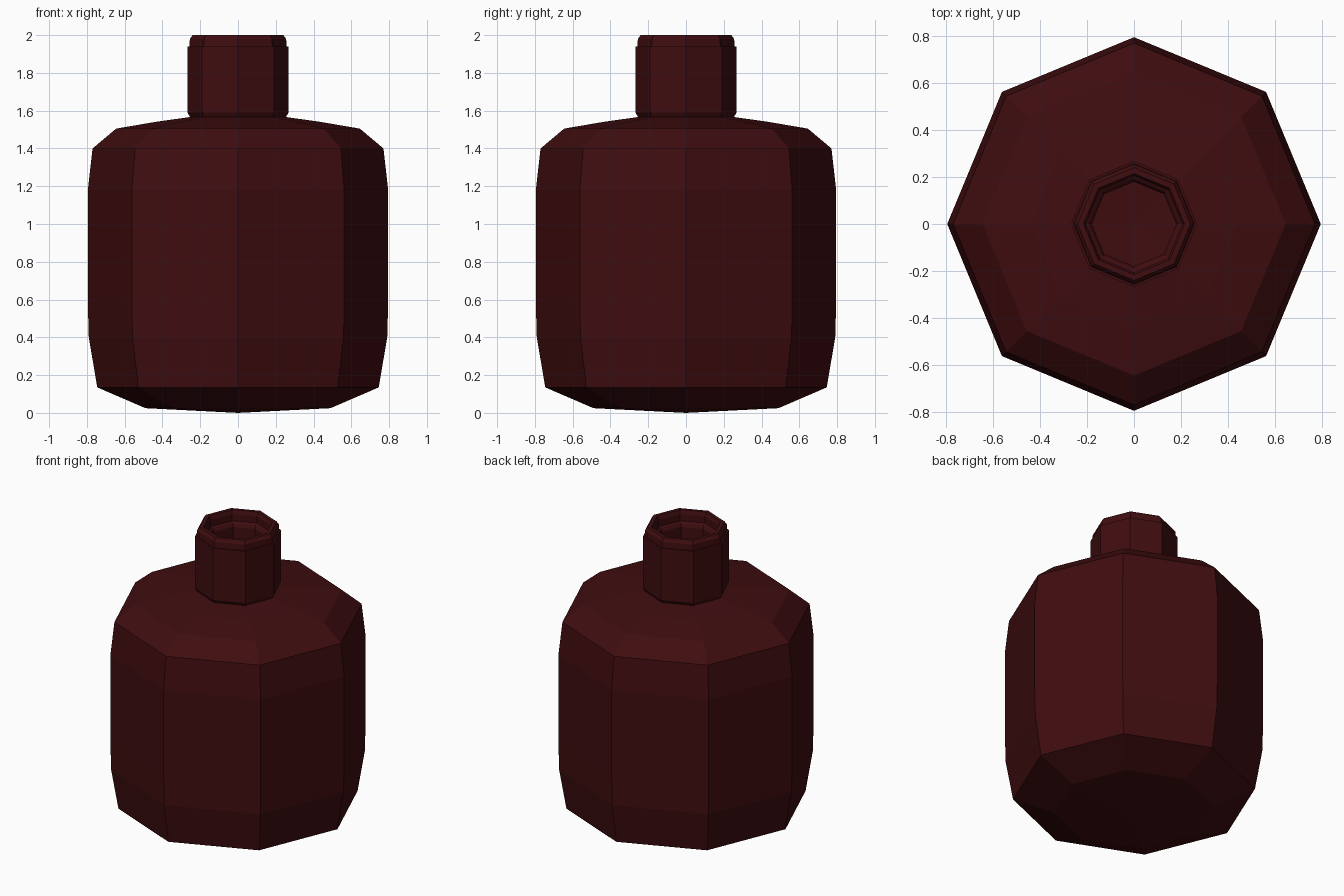
import bpy
import bmesh
import math

cube = bpy.data.objects.get("Cube")
if cube:
    bpy.data.objects.remove(cube, do_unlink=True)

SIDES = 8


def make_material(name, colour):
    mat = bpy.data.materials.new(name)
    mat.use_nodes = True
    mat.diffuse_color = colour
    bsdf = mat.node_tree.nodes["Principled BSDF"]
    bsdf.inputs["Base Color"].default_value = colour
    bsdf.inputs["Roughness"].default_value = 0.6
    return mat


def lathe(name, profile, mat):
    """Spin a (radius, height) profile into a flat-faced octagonal solid."""
    bm = bmesh.new()
    rings = []
    for radius, z in profile:
        if radius == 0:
            rings.append([bm.verts.new((0, 0, z))] * SIDES)
        else:
            angles = [math.tau * i / SIDES for i in range(SIDES)]
            rings.append([bm.verts.new((radius * math.cos(a), radius * math.sin(a), z))
                          for a in angles])
    for low, high in zip(rings, rings[1:]):
        for i in range(SIDES):
            j = (i + 1) % SIDES
            corners = dict.fromkeys((low[i], low[j], high[j], high[i]))
            bm.faces.new(list(corners))
    mesh = bpy.data.meshes.new(name)
    bm.to_mesh(mesh)
    bm.free()
    mesh.materials.append(mat)
    obj = bpy.data.objects.new(name, mesh)
    bpy.context.collection.objects.link(obj)
    return obj


dark_red = make_material("dark red glass", (0.05, 0.004, 0.005, 1))

# Bottle body: shallow pointed base, bulging wall, chamfered shoulder
lathe("bottle_body", [
    (0, 0.0), (0.49, 0.025), (0.745, 0.135), (0.79, 0.40), (0.795, 0.58),
    (0.795, 1.18), (0.77, 1.40), (0.645, 1.505), (0.44, 1.54), (0.25, 1.567),
    (0.18, 1.567),
], dark_red)

# Neck: outer sleeve, narrower lip, then the bore back down into the body
lathe("bottle_neck", [
    (0.25, 1.56), (0.268, 1.59), (0.268, 1.94), (0.257, 1.94), (0.255, 1.98),
    (0.24, 2.0), (0.215, 2.0), (0.205, 1.975), (0.205, 1.93), (0.19, 1.92),
    (0.18, 1.90), (0.18, 1.567),
], dark_red)
